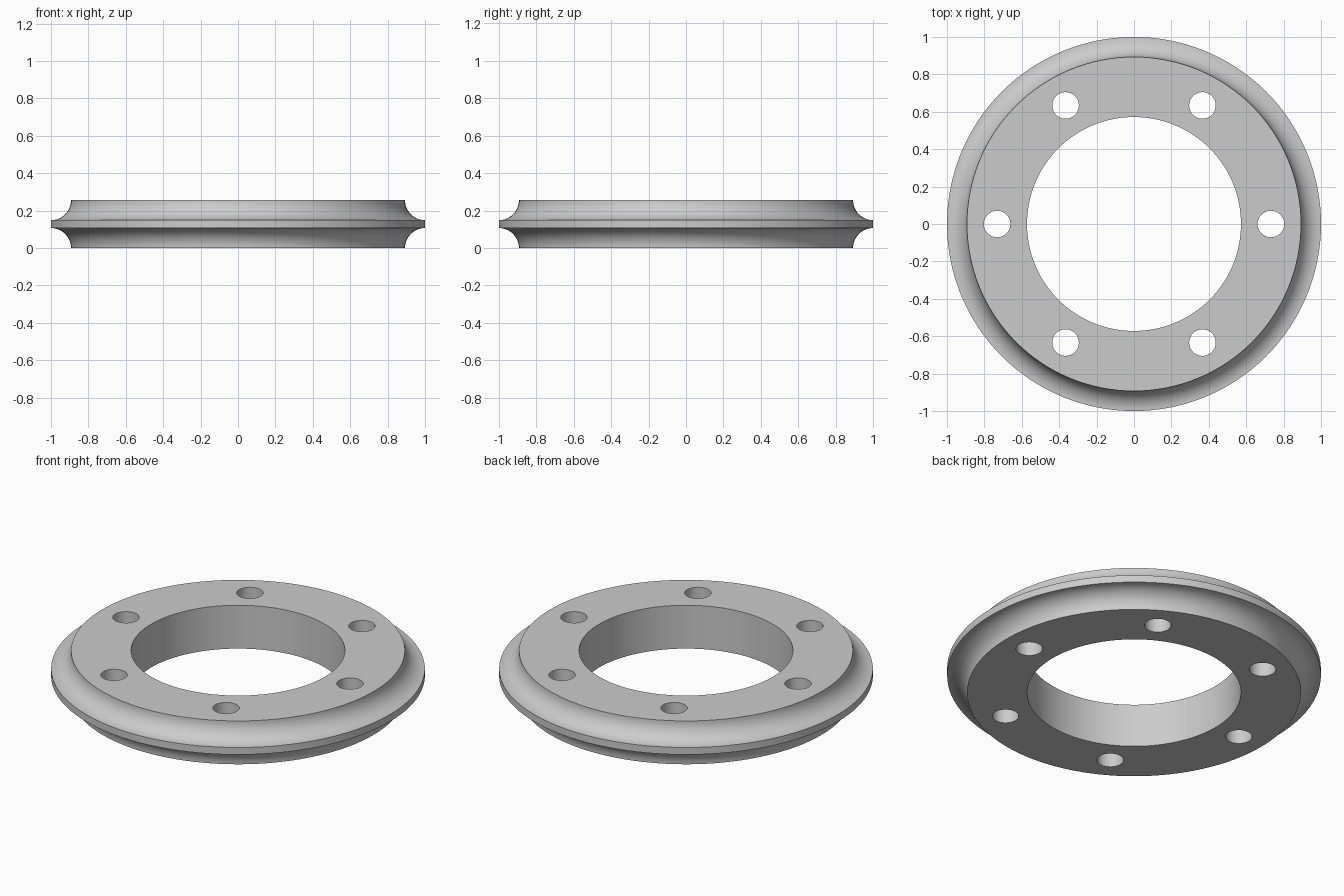
import bpy, bmesh
from math import pi, sin, cos, radians
from mathutils import Matrix, Vector

cube = bpy.data.objects.get("Cube")
if cube:
    bpy.data.objects.remove(cube, do_unlink=True)

HEIGHT = 0.256
BORE, RIM, GROOVE = 0.572, 1.0, 0.107
HOLE_CIRCLE, HOLE_RADIUS, HOLES = 0.732, 0.071, 6
SEGMENTS, ARC_STEPS = 128, 14

# Plain grey material
grey = bpy.data.materials.new("grey")
grey.use_nodes = True
colour = (0.6, 0.6, 0.6, 1)
grey.diffuse_color = colour
grey.node_tree.nodes["Principled BSDF"].inputs["Base Color"].default_value = colour


def make_object(name, bm):
    bmesh.ops.recalc_face_normals(bm, faces=bm.faces)
    mesh = bpy.data.meshes.new(name)
    bm.to_mesh(mesh)
    bm.free()
    mesh.materials.append(grey)
    obj = bpy.data.objects.new(name, mesh)
    bpy.context.collection.objects.link(obj)
    return obj


# Ring: cross-section with a concave quarter round above and below the thin rim
arc = [(RIM - GROOVE * cos(a), GROOVE * sin(a))
       for a in (i / ARC_STEPS * pi / 2 for i in range(ARC_STEPS + 1))]
profile = [(BORE, 0)] + arc
profile += [(r, HEIGHT - z) for r, z in reversed(profile)]

bm = bmesh.new()
verts = [bm.verts.new((r, 0, z)) for r, z in profile]
edges = [bm.edges.new((v, verts[i - 1])) for i, v in enumerate(verts)]
bmesh.ops.spin(bm, geom=verts + edges, cent=(0, 0, 0), axis=(0, 0, 1),
               angle=2 * pi, steps=SEGMENTS, use_merge=True)
bmesh.ops.remove_doubles(bm, verts=bm.verts, dist=0.0001)
ring = make_object("flanged_ring", bm)

# Bolt holes
bm = bmesh.new()
for i in range(HOLES):
    place = (Matrix.Rotation(radians(360 / HOLES * i), 4, "Z")
             @ Matrix.Translation(Vector((HOLE_CIRCLE, 0, HEIGHT / 2))))
    bmesh.ops.create_cone(bm, cap_ends=True, segments=48, radius1=HOLE_RADIUS,
                          radius2=HOLE_RADIUS, depth=HEIGHT * 2, matrix=place)
cutter = make_object("bolt_hole_cutter", bm)
cutter.hide_render = True

cut = ring.modifiers.new("bolt_holes", "BOOLEAN")
cut.operation = "DIFFERENCE"
cut.solver = "EXACT"
cut.object = cutter

bpy.ops.object.select_all(action="DESELECT")
ring.select_set(True)
bpy.context.view_layer.objects.active = ring
bpy.ops.object.modifier_apply(modifier=cut.name)
bpy.data.objects.remove(cutter, do_unlink=True)
bpy.ops.object.shade_smooth_by_angle(angle=radians(30))
